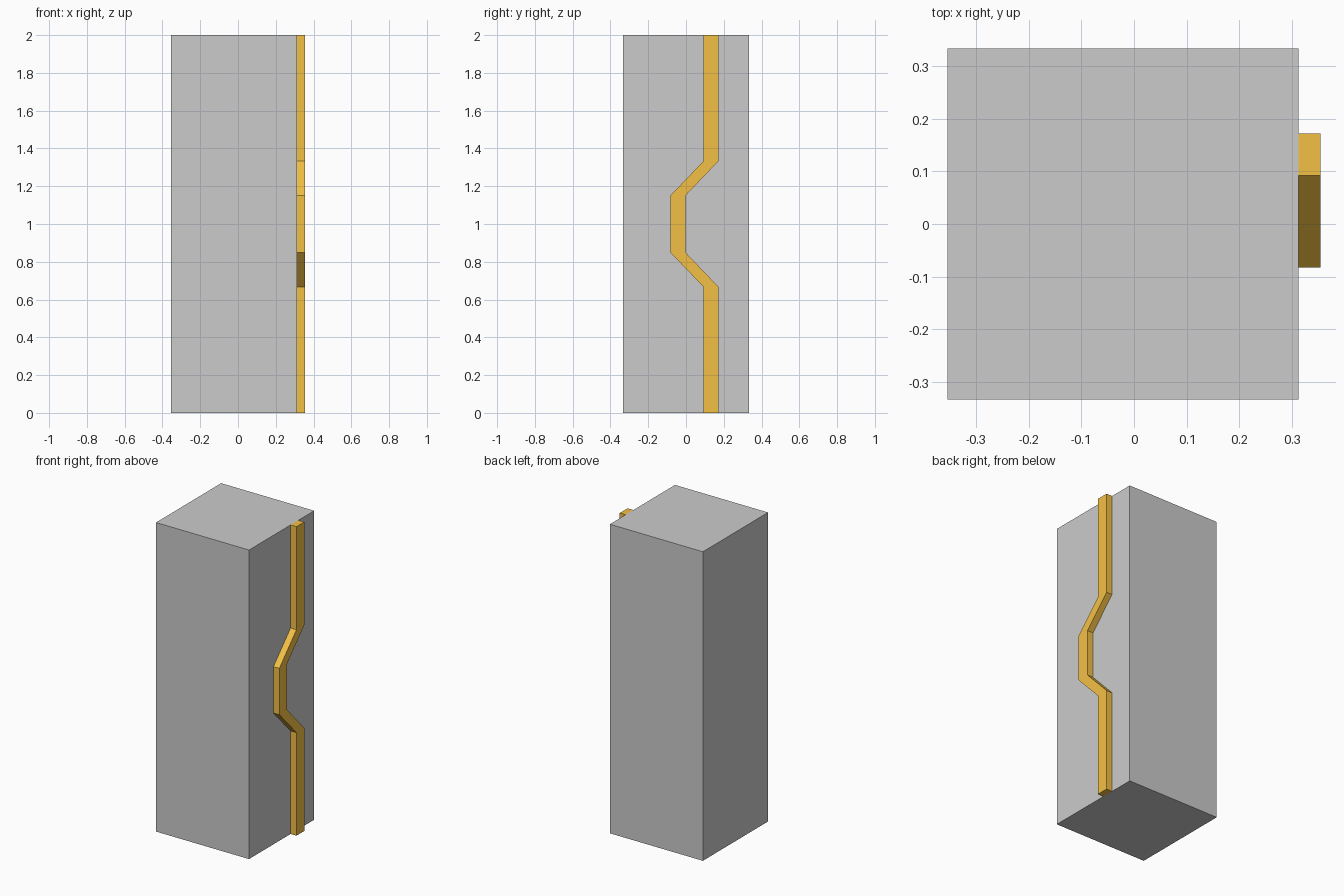
import bpy
import bmesh

if "Cube" in bpy.data.objects:
    bpy.data.objects.remove(bpy.data.objects["Cube"])


def prism(name, profile, x0, x1):
    """Extrude a closed (y, z) profile along x from x0 to x1."""
    bm = bmesh.new()
    face = bm.faces.new([bm.verts.new((x0, y, z)) for y, z in profile])
    ext = bmesh.ops.extrude_face_region(bm, geom=[face])
    moved = [v for v in ext["geom"] if isinstance(v, bmesh.types.BMVert)]
    bmesh.ops.translate(bm, verts=moved, vec=(x1 - x0, 0, 0))
    bmesh.ops.recalc_face_normals(bm, faces=bm.faces)
    mesh = bpy.data.meshes.new(name)
    bm.to_mesh(mesh)
    bm.free()
    obj = bpy.data.objects.new(name, mesh)
    bpy.context.collection.objects.link(obj)
    return obj


LEFT, FACE, RIGHT = -0.354, 0.312, 0.354
HALF, HEIGHT = 0.333, 2.0

# Square pillar
prism("pillar", [(-HALF, 0), (HALF, 0), (HALF, HEIGHT), (-HALF, HEIGHT)], LEFT, FACE)

# Raised strip with a sideways jog, on the right face
path = [(0.092, 0), (0.092, 0.667), (-0.083, 0.85)]
path += [(y, HEIGHT - z) for y, z in reversed(path)]
WIDTH = 0.08
outline = path + [(y + WIDTH, z) for y, z in reversed(path)]
strip = prism("jogged_strip", outline, FACE, RIGHT)

orange = bpy.data.materials.new("orange")
orange.diffuse_color = (0.9, 0.53, 0.06, 1)
orange.use_nodes = True
orange.node_tree.nodes["Principled BSDF"].inputs["Base Color"].default_value = orange.diffuse_color
strip.data.materials.append(orange)
